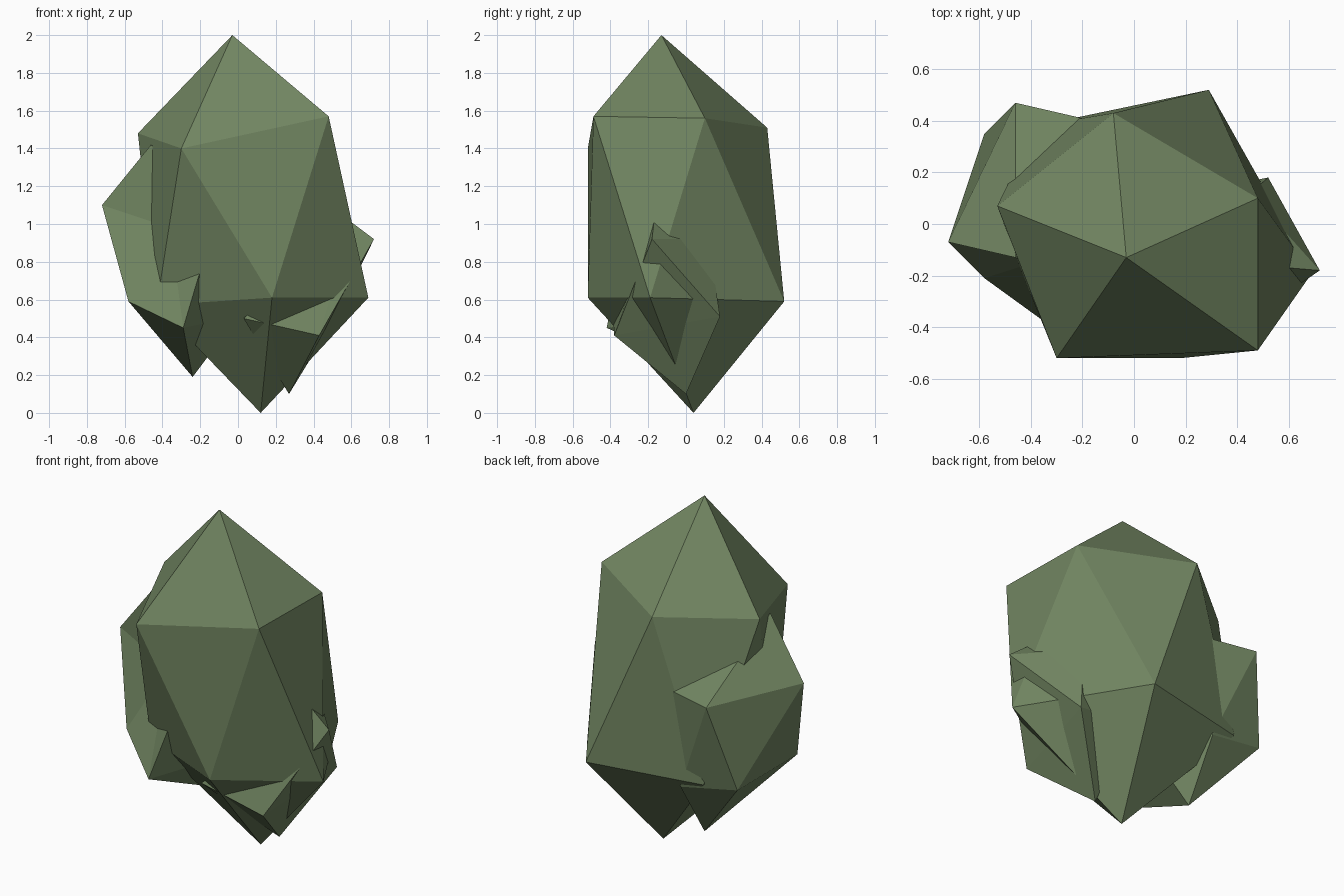
import bpy
import bmesh

cube = bpy.data.objects.get("Cube")
if cube:
    bpy.data.objects.remove(cube)

# One mossy green for the whole stone
moss = bpy.data.materials.new("moss green")
moss.use_nodes = True
colour = (0.165, 0.235, 0.12, 1)
moss.diffuse_color = colour
bsdf = moss.node_tree.nodes["Principled BSDF"]
bsdf.inputs["Base Color"].default_value = colour
bsdf.inputs["Roughness"].default_value = 0.9


def finish(name, bm):
    bmesh.ops.recalc_face_normals(bm, faces=bm.faces)
    mesh = bpy.data.meshes.new(name)
    bm.to_mesh(mesh)
    bm.free()
    mesh.materials.append(moss)
    bpy.context.collection.objects.link(bpy.data.objects.new(name, mesh))


def boulder(name, top, upper, lower, bottom):
    """Twenty-sided stone: two poles and two staggered rings of corners."""
    bm = bmesh.new()
    peak, base = bm.verts.new(top), bm.verts.new(bottom)
    up = [bm.verts.new(p) for p in upper]
    low = [bm.verts.new(p) for p in lower]
    n = len(up)
    for i in range(n):
        j = (i + 1) % n
        bm.faces.new((peak, up[i], up[j]))
        bm.faces.new((up[i], low[i], up[j]))
        bm.faces.new((low[i], low[j], up[j]))
        bm.faces.new((base, low[j], low[i]))
    finish(name, bm)


def shard(name, corners):
    """Convex stone wrapped around its corners."""
    bm = bmesh.new()
    for p in corners:
        bm.verts.new(p)
    hull = bmesh.ops.convex_hull(bm, input=bm.verts)
    inner = [g for g in hull["geom_interior"] if isinstance(g, bmesh.types.BMVert)]
    bmesh.ops.delete(bm, geom=inner, context="VERTS")
    finish(name, bm)


# Tall central stone
boulder("main_rock", (-0.03, -0.13, 2.0),
        [(0.48, -0.49, 1.57), (0.48, 0.10, 1.56), (-0.08, 0.43, 1.51),
         (-0.53, 0.07, 1.48), (-0.30, -0.52, 1.40)],
        [(0.69, -0.19, 0.61), (0.29, 0.52, 0.59), (-0.38, 0.38, 0.58),
         (-0.43, -0.20, 0.57), (0.18, -0.52, 0.61)],
        (0.12, 0.04, 0.0))

# Middle stone leaning out of the right side and back
boulder("side_rock", (-0.46, -0.13, 1.42),
        [(-0.72, -0.07, 1.10), (-0.46, 0.47, 1.09), (-0.07, 0.38, 1.10),
         (-0.12, -0.31, 1.02), (-0.36, -0.14, 0.98)],
        [(-0.58, 0.35, 0.59), (-0.23, 0.38, 0.53), (0.0, 0.10, 0.51),
         (-0.29, -0.42, 0.45), (-0.58, -0.21, 0.59)],
        (-0.24, 0.17, 0.19))

# Small stone showing through the left and the underside
shard("small_rock",
      [(0.72, -0.18, 0.92), (0.60, -0.17, 1.01), (0.65, -0.22, 0.80),
       (0.43, -0.38, 0.41), (0.52, 0.18, 0.51), (0.27, 0.0, 0.10),
       (0.03, -0.385, 0.50), (0.45, 0.12, 0.92), (0.1, 0.1, 0.6)])
